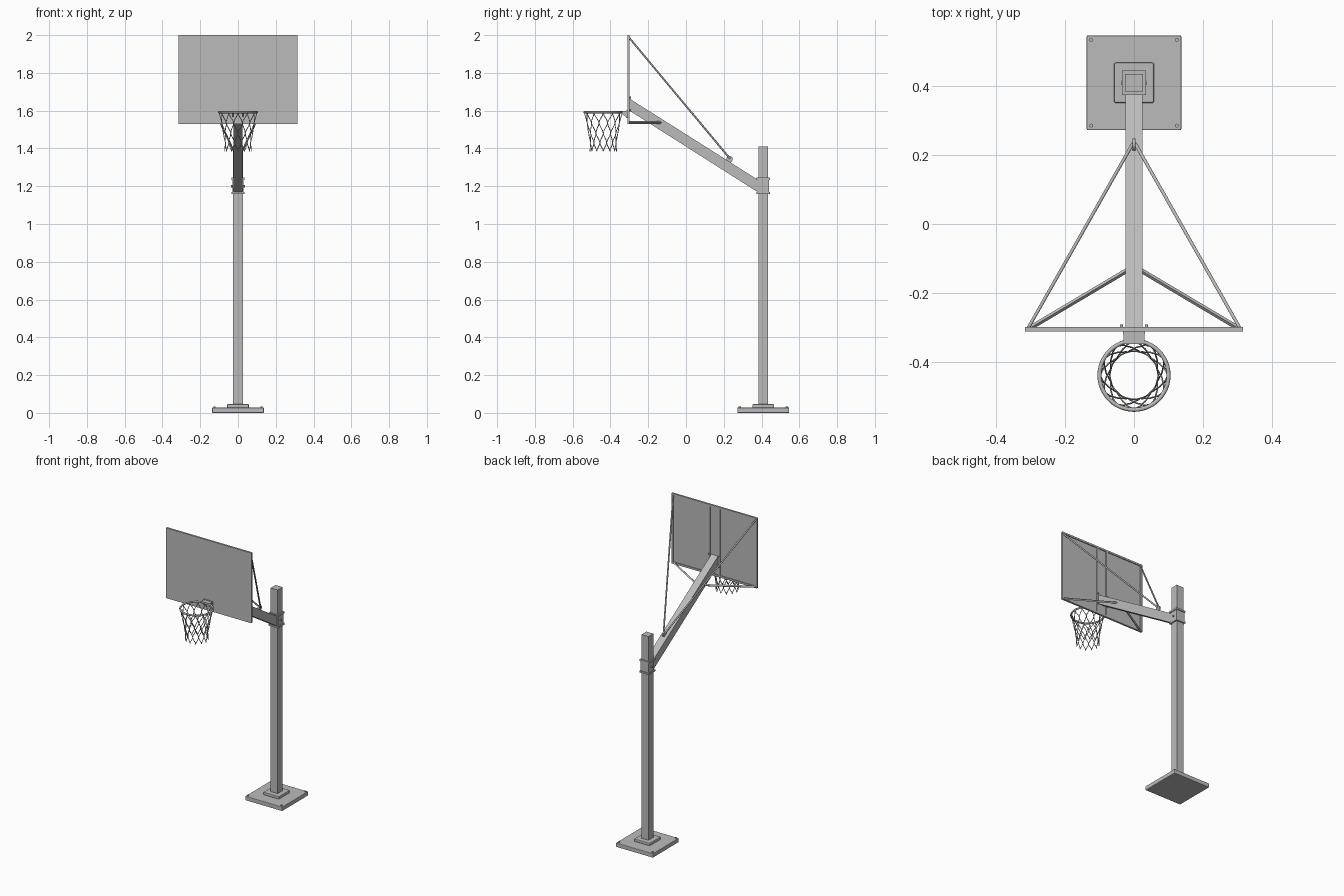
import bpy, bmesh, math
from mathutils import Vector

cube = bpy.data.objects.get("Cube")
if cube:
    bpy.data.objects.remove(cube, do_unlink=True)

steel = bpy.data.materials.new("steel_grey")
steel.use_nodes = True
GREY = (0.5, 0.5, 0.5, 1)
steel.diffuse_color = GREY
steel.node_tree.nodes["Principled BSDF"].inputs["Base Color"].default_value = GREY

POST_Y = 0.409
BOARD_W, BOARD_Z0, BOARD_Z1 = 0.316, 1.53, 2.0
BACK_Y = -0.304
RIM = Vector((0, -0.438, 1.592))


def add_object(name, bm, smooth=False, bevel=0):
    bmesh.ops.recalc_face_normals(bm, faces=bm.faces)
    mesh = bpy.data.meshes.new(name)
    bm.to_mesh(mesh)
    bm.free()
    mesh.materials.append(steel)
    ob = bpy.data.objects.new(name, mesh)
    bpy.context.collection.objects.link(ob)
    if smooth:
        for p in mesh.polygons:
            p.use_smooth = len(p.vertices) == 4
    if bevel:
        mod = ob.modifiers.new("edge_bevel", 'BEVEL')
        mod.width = bevel
        mod.segments = 2
    return ob


def box(name, lo, hi, bevel=0):
    bm = bmesh.new()
    bmesh.ops.create_cube(bm, size=1)
    for v in bm.verts:
        v.co = [(a + b) / 2 + c * (b - a) for a, b, c in zip(lo, hi, v.co)]
    return add_object(name, bm, bevel=bevel)


def post_box(name, half, z0, z1, bevel=0):
    return box(name, (-half, POST_Y - half, z0), (half, POST_Y + half, z1), bevel)


def rod(name, a, b, radius, sides=10):
    a, b = Vector(a), Vector(b)
    bm = bmesh.new()
    bmesh.ops.create_cone(bm, cap_ends=True, segments=sides, radius1=radius,
                          radius2=radius, depth=(b - a).length)
    turn = (b - a).to_track_quat('Z', 'Y')
    for v in bm.verts:
        v.co = turn @ v.co + (a + b) / 2
    return add_object(name, bm, smooth=sides > 4)


def side_profile(name, points, half):
    # Outline in the y-z plane, extruded across x
    bm = bmesh.new()
    face = bm.faces.new([bm.verts.new((-half, y, z)) for y, z in points])
    out = bmesh.ops.extrude_face_region(bm, geom=[face])
    for v in out["geom"]:
        if isinstance(v, bmesh.types.BMVert):
            v.co.x = half
    return add_object(name, bm)


def tube(name, paths, radius, cyclic=False, resolution=1):
    curve = bpy.data.curves.new(name, 'CURVE')
    curve.dimensions = '3D'
    curve.bevel_depth = radius
    curve.bevel_resolution = resolution
    for path in paths:
        spline = curve.splines.new('POLY')
        spline.points.add(len(path) - 1)
        for p, co in zip(spline.points, path):
            p.co = (*co, 1)
        spline.use_cyclic_u = cyclic
        spline.use_smooth = True
    curve.materials.append(steel)
    ob = bpy.data.objects.new(name, curve)
    bpy.context.collection.objects.link(ob)
    return ob


# Base plate, footing and anchor bolts
post_box("base_plate", 0.137, 0, 0.028, 0.003)
post_box("base_footing", 0.058, 0.027, 0.046, 0.004)
for sx in (-1, 1):
    for sy in (-1, 1):
        x, y = sx * 0.124, POST_Y + sy * 0.124
        rod("anchor_bolt", (x, y, 0.02), (x, y, 0.034), 0.006, 6)

# Post and the collar that carries the arm
post_box("post", 0.026, 0.04, 1.41)
post_box("collar", 0.030, 1.165, 1.238)
for z in (1.158, 1.234):
    post_box("collar_rim", 0.035, z, z + 0.011)
for sx in (-1, 1):
    rod("collar_bolt", (sx * 0.028, POST_Y, 1.2), (sx * 0.036, POST_Y, 1.2), 0.007, 6)

# Sloping arm
side_profile("arm", [(BACK_Y, 1.603), (BACK_Y, 1.667), (POST_Y - 0.028, 1.234),
                     (POST_Y - 0.028, 1.168)], 0.025)

# Backboard with a raised frame behind it
box("backboard", (-BOARD_W, BACK_Y - 0.007, BOARD_Z0), (BOARD_W, BACK_Y, BOARD_Z1))
F = 0.012
for z in (BOARD_Z0, BOARD_Z1 - F):
    box("frame_rail", (-BOARD_W, BACK_Y, z), (BOARD_W, BACK_Y + 0.006, z + F))
for x in (-BOARD_W + F / 2, -0.037, 0.037, BOARD_W - F / 2):
    box("frame_upright", (x - F / 2, BACK_Y, BOARD_Z0), (x + F / 2, BACK_Y + 0.006, BOARD_Z1))
for sx in (-1, 1):
    for z in (1.6, 1.67):
        rod("mount_bolt", (sx * 0.036, BACK_Y, z), (sx * 0.036, BACK_Y + 0.013, z), 0.005, 6)

# Long stays to the upper corners, short struts to the lower corners
for sx in (-1, 1):
    rod("upper_stay", (sx * 0.308, BACK_Y, 1.99), (sx * 0.004, 0.232, 1.347), 0.005)
    rod("lower_strut", (sx * 0.306, BACK_Y, 1.537), (sx * 0.018, -0.133, 1.537), 0.007, 4)
rod("stay_lug", (-0.005, 0.23, 1.343), (0.005, 0.23, 1.343), 0.017, 16)

# Rim and its bracket
R = 0.1
ring = [RIM + Vector((R * math.cos(t), R * math.sin(t), 0))
        for t in (2 * math.pi * i / 48 for i in range(48))]
tube("rim", [ring], 0.006, cyclic=True, resolution=2)
box("rim_bracket", (-0.03, -0.347, 1.586), (0.03, BACK_Y - 0.005, 1.598))
box("rim_mount_plate", (-0.032, BACK_Y - 0.014, 1.56), (0.032, BACK_Y - 0.006, 1.6))
for sx in (-1, 1):
    gusset = side_profile("rim_gusset", [(-0.345, 1.587), (-0.311, 1.587), (-0.311, 1.562)], 0.003)
    gusset.location.x = sx * 0.026

# Net: crossing strands that narrow downwards, one level per half diamond
LEVELS = [(1.588, 0.099), (1.535, 0.088), (1.48, 0.077), (1.43, 0.069), (1.385, 0.070)]
LOOPS, STEPS = 12, 4


def net_point(turn, s):
    i = min(int(s), len(LEVELS) - 2)
    (z0, r0), (z1, r1) = LEVELS[i], LEVELS[i + 1]
    f = s - i
    r = r0 + (r1 - r0) * f
    return (r * math.cos(turn), RIM.y + r * math.sin(turn), z0 + (z1 - z0) * f)


strands = []
for k in range(LOOPS):
    for way in (-1, 1):
        path = []
        for j in range((len(LEVELS) - 1) * STEPS + 1):
            s = j / STEPS
            # ease the twist so the diamonds have rounded sides
            eased = s - math.sin(2 * math.pi * s) * 0.08
            path.append(net_point((2 * k + way * eased) * math.pi / LOOPS, s))
        strands.append(path)
tube("net", strands, 0.0022)
